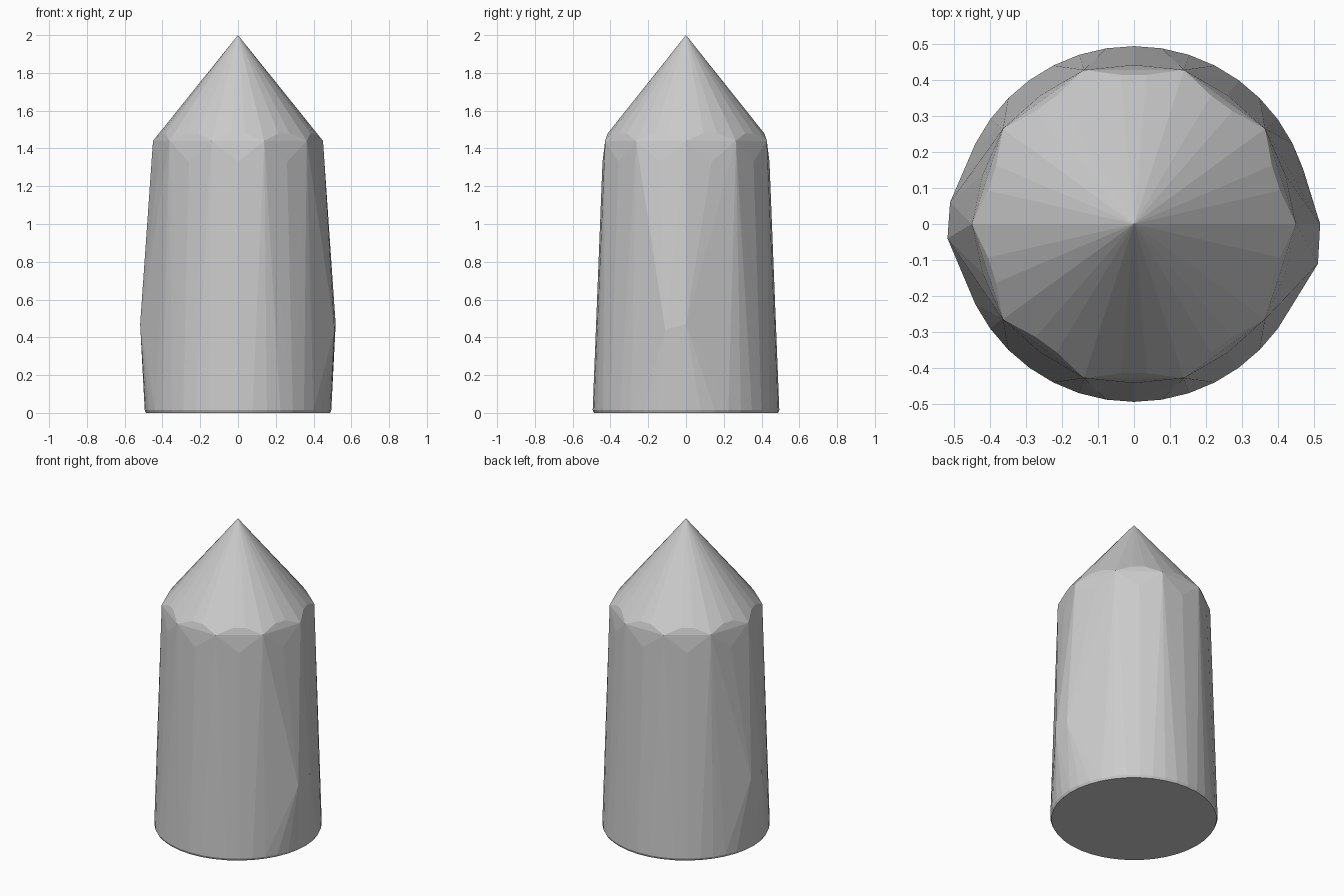
import bpy, bmesh
from math import cos, sin, pi

if "Cube" in bpy.data.objects:
    bpy.data.objects.remove(bpy.data.objects["Cube"])


def ring(bm, radius, z, count, offset=0.0):
    """Add a horizontal ring of points."""
    for i in range(count):
        a = 2 * pi * (i + offset) / count
        bm.verts.new((radius * cos(a), radius * sin(a), z))


bm = bmesh.new()

# round base with a tiny bevel
ring(bm, 0.487, 0.0, 40)
ring(bm, 0.494, 0.015, 40)

# bulges low on the left and right sides
for p in ((0.517, 0.0, 0.47), (0.511, -0.11, 0.44),
          (-0.518, -0.04, 0.47), (-0.511, 0.06, 0.47)):
    bm.verts.new(p)

# rounded shoulder between the corners of the ten-sided rim
ring(bm, 0.442, 1.33, 10, 0.5)
ring(bm, 0.450, 1.44, 10)
for off in (0.36, 0.64):
    ring(bm, 0.416, 1.48, 10, off)

# pointed tip
bm.verts.new((0, 0, 2.0))

# wrap all the rings in one faceted skin
hull = bmesh.ops.convex_hull(bm, input=bm.verts[:])
loose = [v for v in bm.verts if not v.link_faces]
bmesh.ops.delete(bm, geom=loose, context='VERTS')
bmesh.ops.recalc_face_normals(bm, faces=bm.faces[:])

mesh = bpy.data.meshes.new("pointed_body")
bm.to_mesh(mesh)
bm.free()
body = bpy.data.objects.new("pointed_body", mesh)
bpy.context.collection.objects.link(body)
